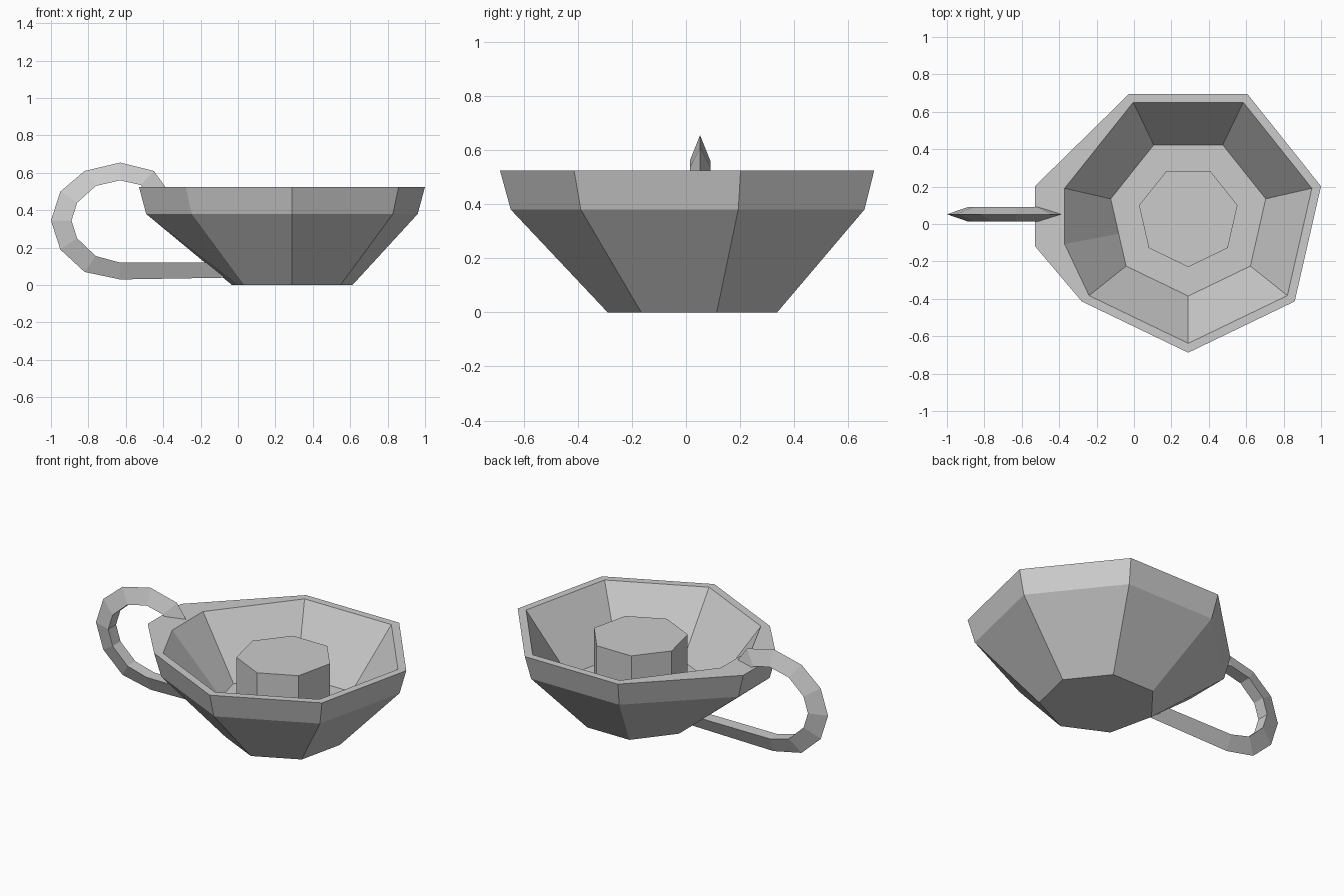
import bpy, bmesh, math
from mathutils import Vector

if "Cube" in bpy.data.objects:
    bpy.data.objects.remove(bpy.data.objects["Cube"])

SIDES = 7
CENTRE = Vector((0.29, 0.04, 0))

grey = bpy.data.materials.new("plain_grey")
grey.use_nodes = True
colour = (0.6, 0.6, 0.6, 1)
grey.diffuse_color = colour
grey.node_tree.nodes["Principled BSDF"].inputs["Base Color"].default_value = colour


def heptagon(radius, z):
    """Ring of seven corners with one corner pointing to the front."""
    return [CENTRE + Vector((radius * math.cos(a), radius * math.sin(a), z))
            for a in (math.tau * k / SIDES - math.pi / 2 for k in range(SIDES))]


def bowl_ring(radius, z, push, square=True):
    """Heptagon with its handle side split and pushed out into a flat landing."""
    ring = heptagon(radius, z)
    extra = ring[5].lerp(ring[6], 0.52)
    ring[5].x -= push
    if square:
        extra.x = ring[5].x
    ring.insert(6, extra)
    return ring


def loft(name, rings, cap_start=True, cap_end=True):
    """Skin a list of equal rings into one flat-shaded object."""
    bm = bmesh.new()
    loops = [[bm.verts.new(p) for p in ring] for ring in rings]
    for low, high in zip(loops, loops[1:]):
        n = len(low)
        for i in range(n):
            j = (i + 1) % n
            bm.faces.new((low[i], low[j], high[j], high[i]))
    if cap_start:
        bm.faces.new(loops[0][::-1])
    if cap_end:
        bm.faces.new(loops[-1])
    bmesh.ops.recalc_face_normals(bm, faces=bm.faces)
    mesh = bpy.data.meshes.new(name)
    bm.to_mesh(mesh)
    bm.free()
    mesh.materials.append(grey)
    obj = bpy.data.objects.new(name, mesh)
    bpy.context.collection.objects.link(obj)
    return obj


# Bowl: base, shoulder, outer rim, inner rim, floor
loft("bowl", [
    bowl_ring(0.33, 0, 0, False),
    bowl_ring(0.688, 0.38, 0.11),
    bowl_ring(0.728, 0.525, 0.11),
    bowl_ring(0.678, 0.525, 0),
    bowl_ring(0.425, 0.17, 0, False),
])

# Central socket standing on the bowl floor
loft("centre_post", [heptagon(0.27, 0.16), heptagon(0.27, 0.487)])

# Handle: triangular section, ridge outwards, flat side inwards
ridge = [(-0.385, 0.52), (-0.45, 0.61), (-0.63, 0.655), (-0.82, 0.61), (-0.95, 0.5),
         (-1, 0.345), (-0.95, 0.19), (-0.82, 0.07), (-0.63, 0.03), (-0.04, 0.04)]
inner = [(-0.5, 0.51), (-0.52, 0.535), (-0.63, 0.56), (-0.76, 0.53), (-0.86, 0.44),
         (-0.89, 0.345), (-0.86, 0.25), (-0.76, 0.155), (-0.63, 0.12), (-0.1, 0.12)]
MID_Y, HALF = 0.052, 0.038
loft("handle", [
    [Vector((rx, MID_Y, rz)), Vector((ix, MID_Y - HALF, iz)), Vector((ix, MID_Y + HALF, iz))]
    for (rx, rz), (ix, iz) in zip(ridge, inner)
])
